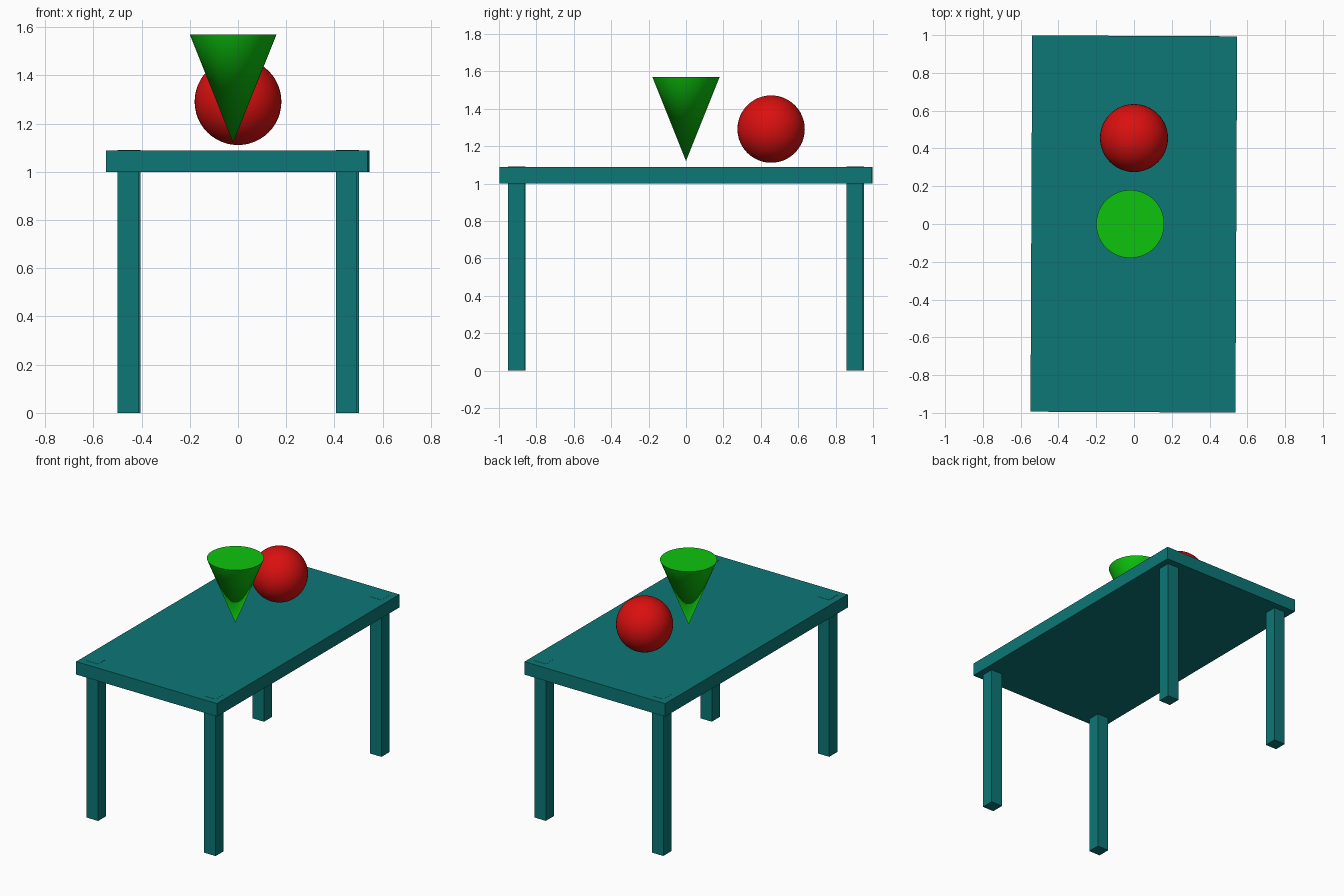
import bpy
import math
from mathutils import Matrix

cube = bpy.data.objects.get("Cube")
if cube:
    bpy.data.objects.remove(cube, do_unlink=True)

TURN = -0.0045  # the table is turned very slightly about z


def material(name, rgb):
    mat = bpy.data.materials.new(name)
    mat.use_nodes = True
    mat.diffuse_color = (*rgb, 1)
    mat.node_tree.nodes["Principled BSDF"].inputs["Base Color"].default_value = (*rgb, 1)
    return mat


def finish(name, mat):
    obj = bpy.context.object
    obj.name = obj.data.name = name
    obj.data.materials.append(mat)
    return obj


def box(name, size, centre, mat):
    turn = Matrix.Rotation(TURN, 4, 'Z')
    bpy.ops.mesh.primitive_cube_add(size=1)
    obj = finish(name, mat)
    obj.data.transform(turn @ Matrix.Translation(centre) @ Matrix.Diagonal((*size, 1)))
    return obj


teal = material("teal", (0.004, 0.18, 0.18))
red = material("red", (0.70, 0.005, 0.005))
green = material("green", (0.004, 0.56, 0.004))

# Table top
box("table_top", (1.085, 1.992, 0.09), (-0.001, 0, 1.044), teal)

# Four legs, running up through the top
for side, x in (("left", 0.454), ("right", -0.452)):
    for end, y in (("front", -0.905), ("back", 0.905)):
        box(f"{end}_{side}_leg", (0.088, 0.088, 1.09), (x, y, 0.545), teal)

# Ball resting towards the back
bpy.ops.mesh.primitive_uv_sphere_add(segments=48, ring_count=24, radius=0.18,
                                     location=(0, 0.455, 1.291))
finish("ball", red)
bpy.ops.object.shade_smooth()

# Cone standing on its tip
bpy.ops.mesh.primitive_cone_add(vertices=64, radius1=0, radius2=0.18, depth=0.45,
                                location=(-0.02, 0, 1.345))
finish("cone", green)
bpy.ops.object.shade_smooth_by_angle(angle=math.radians(30))
